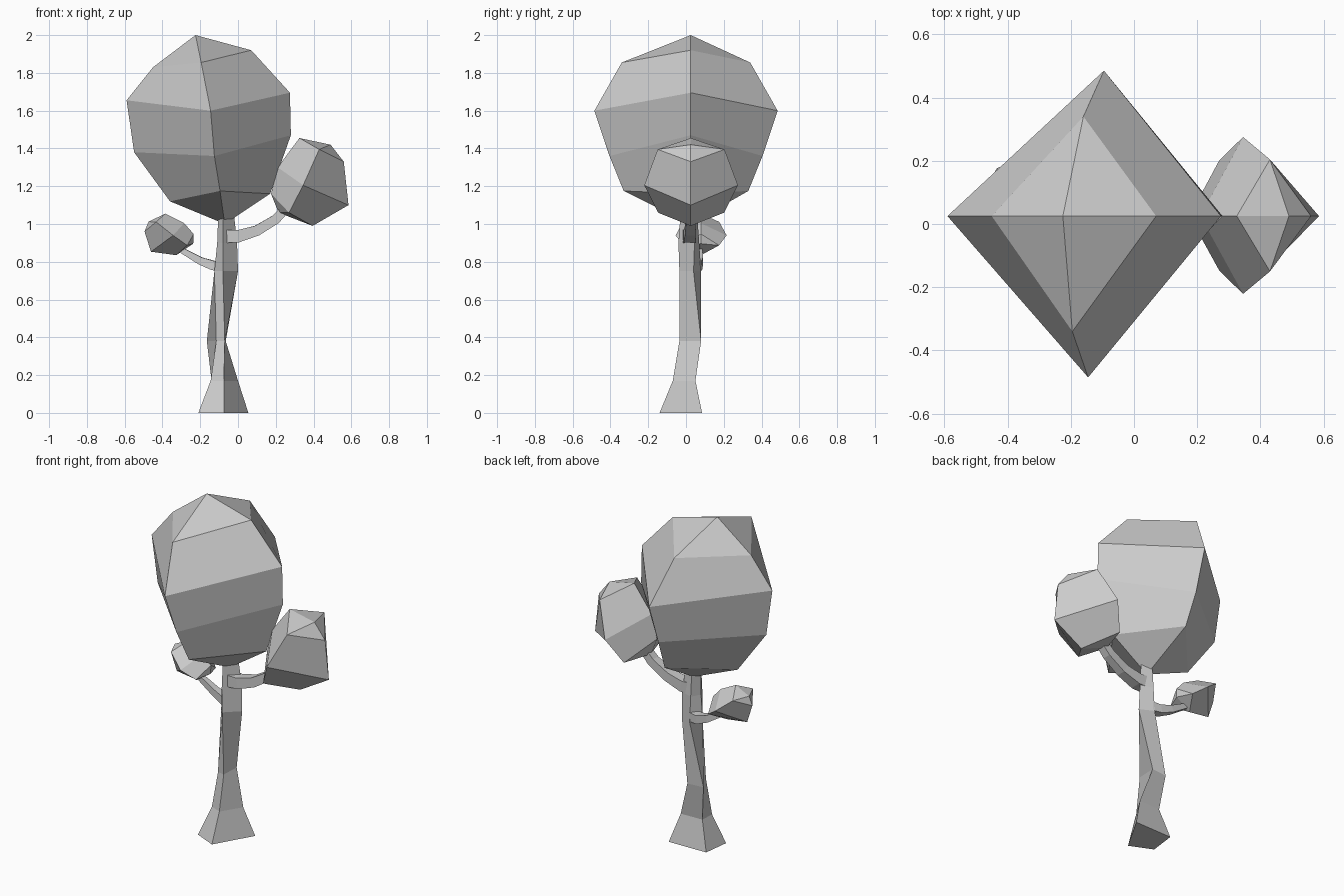
import bpy
from mathutils import Vector, Matrix

if "Cube" in bpy.data.objects:
    bpy.data.objects.remove(bpy.data.objects["Cube"])


def make_object(name, verts, faces):
    mesh = bpy.data.meshes.new(name)
    mesh.from_pydata([tuple(v) for v in verts], [], faces)
    mesh.update()
    ob = bpy.data.objects.new(name, mesh)
    bpy.context.collection.objects.link(ob)
    return ob


def loft(name, rings, start=None, end=None):
    """Skin four-sided rings listed bottom to top; ends are caps or points."""
    verts = [Vector(p) for ring in rings for p in ring]
    last = len(verts) - 4
    faces = []
    for r in range(0, last, 4):
        for i in range(4):
            j = (i + 1) % 4
            faces.append((r + i, r + j, r + 4 + j, r + 4 + i))
    if start is None:
        faces.append((3, 2, 1, 0))
    else:
        verts.append(Vector(start))
        k = len(verts) - 1
        faces += [(k, (i + 1) % 4, i) for i in range(4)]
    if end is None:
        faces.append(tuple(last + i for i in range(4)))
    else:
        verts.append(Vector(end))
        k = len(verts) - 1
        faces += [(k, last + i, last + (i + 1) % 4) for i in range(4)]
    return make_object(name, verts, faces)


def crown(name, profile, bottom, top, yc):
    """Profile row: left x,z / right x,z / front x / back x / mid z / half depth."""
    y = bottom[1]
    rings = [[(xl, y, zl), (xf, yc - h, zm), (xr, y, zr), (xb, yc + h, zm)]
             for xl, zl, xr, zr, xf, xb, zm, h in profile]
    return loft(name, rings, bottom, top)


def branch(name, path, sizes):
    """Square tube along a path, bending in the xz plane."""
    pts = [Vector(p) for p in path]
    rings = []
    for i, p in enumerate(pts):
        d = pts[min(i + 1, len(pts) - 1)] - pts[max(i - 1, 0)]
        side = d.cross(Vector((0, 0, 1))).normalized() * sizes[i] * 0.5
        up = side.cross(d).normalized() * sizes[i] * 0.5
        rings.append([p - side - up, p + side - up, p + side + up, p - side + up])
    return loft(name, rings)


# Trunk: irregular, twisting four-sided column (left, front, right, back corners)
trunk_rows = [
    (0.00, (-.21, -.08), (-.075, -.14), (.055, .085), (-.19, .08)),
    (0.17, (-.145, -.04), (-.075, -.07), (0, .05), (-.14, .045)),
    (0.38, (-.115, -.025), (-.07, -.035), (-.065, .08), (-.165, .07)),
    (0.75, (-.125, .02), (-.08, -.035), (0, .04), (-.08, .08)),
    (0.90, (-.11, .015), (-.08, -.04), (-.005, .045), (-.08, .07)),
    (1.04, (-.105, .01), (-.08, -.03), (-.02, .035), (-.08, .06)),
]
loft("trunk", [[(x, y, z) for x, y in row] for z, *row in trunk_rows])

# Main crown
crown("main_crown", [
    (-.36, 1.12, .17, 1.16, -.095, -.09, 1.175, .33),
    (-.55, 1.38, .28, 1.47, -.125, -.10, 1.36, .405),
    (-.59, 1.655, .275, 1.695, -.145, -.095, 1.6, .485),
    (-.45, 1.83, .07, 1.92, -.195, -.16, 1.855, .34),
], (-.07, .025, 1.0), (-.225, .025, 2.0), 0)

# Side crown, leaning outwards
side = crown("side_crown", [
    (.175, 1.16, .395, .99, .27, .27, 1.06, .175),
    (.21, 1.30, .585, 1.10, .345, .345, 1.205, .248),
    (.325, 1.455, .56, 1.33, .43, .43, 1.395, .177),
], (.215, .025, 1.06), (.49, .025, 1.42), .027)

# Small crown: mirrored, smaller copy with a stronger lean
small_box = Vector((.26, .27, .22))
turn = Matrix.Rotation(-0.35, 3, 'Y') @ Matrix.Diagonal((-1, 1, 1))
pts = [turn @ v.co for v in side.data.vertices]
low = Vector([min(p[i] for p in pts) for i in range(3)])
high = Vector([max(p[i] for p in pts) for i in range(3)])
pts = [Vector([(p[i] - (low[i] + high[i]) / 2) / (high[i] - low[i]) * small_box[i]
               for i in range(3)]) + Vector((-.365, .08, .945)) for p in pts]
make_object("small_crown", pts,
            [tuple(reversed(f.vertices)) for f in side.data.polygons])

# Branches
branch("side_branch", [(-.07, .02, .935), (.0, .02, .935), (.1, .022, .965),
                       (.2, .025, 1.025), (.27, .025, 1.1)],
       [.07, .065, .055, .05, .045])
branch("small_branch", [(-.08, .05, .78), (-.13, .06, .78), (-.2, .07, .805),
                        (-.34, .075, .885)],
       [.055, .05, .04, .025])
